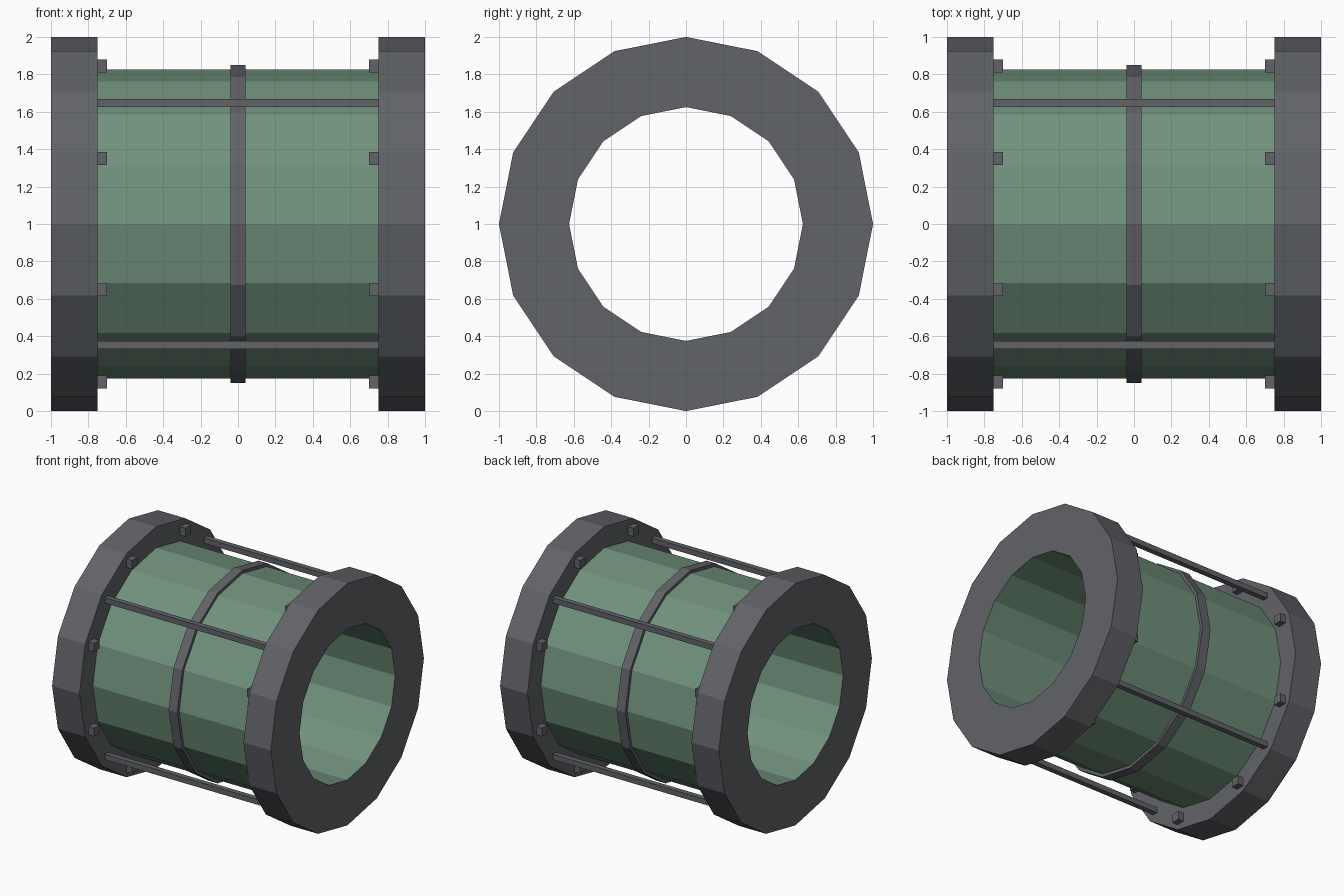
import bpy, bmesh, math

if "Cube" in bpy.data.objects:
    bpy.data.objects.remove(bpy.data.objects["Cube"])

SIDES = 16
CZ = 1.0  # height of the pipe axis


def material(name, rgb):
    m = bpy.data.materials.new(name)
    m.diffuse_color = (*rgb, 1)
    m.use_nodes = True
    m.node_tree.nodes["Principled BSDF"].inputs["Base Color"].default_value = m.diffuse_color
    return m


GREY = material("dark grey metal", (0.12, 0.125, 0.138))
GREEN = material("muted green", (0.165, 0.285, 0.205))


def finish(bm, name, mat):
    mesh = bpy.data.meshes.new(name)
    bm.to_mesh(mesh)
    bm.free()
    mesh.materials.append(mat)
    ob = bpy.data.objects.new(name, mesh)
    ob.location.z = CZ
    bpy.context.collection.objects.link(ob)
    return ob


def lathe(name, profile, mat):
    """Spin (x, radius) points about the x axis; surface faces left of travel towards -x."""
    bm = bmesh.new()
    rings = []
    for x, r in profile:
        rings.append([bm.verts.new((x, r * math.cos(a), r * math.sin(a)))
                      for a in (2 * math.pi * i / SIDES for i in range(SIDES))])
    for p, q in zip(rings, rings[1:]):
        for i in range(SIDES):
            j = (i + 1) % SIDES
            bm.faces.new((p[i], p[j], q[j], q[i]))
    return finish(bm, name, mat)


def box(name, centre, size, mat):
    bm = bmesh.new()
    bmesh.ops.create_cube(bm, size=1)
    for v in bm.verts:
        v.co = [c + k * s for c, k, s in zip(centre, v.co, size)]
    return finish(bm, name, mat)


# Tube: outer sleeve, and the bore running through both flanges
lathe("tube_sleeve", [(0.75, 0.825), (-0.75, 0.825)], GREEN)
lathe("tube_bore", [(-1, 0.625), (1, 0.625)], GREEN)

# End flanges
lathe("flange_right", [(1, 0.625), (1, 1), (0.75, 1), (0.75, 0.825)], GREY)
lathe("flange_left", [(-0.75, 0.825), (-0.75, 1), (-1, 1), (-1, 0.625)], GREY)

# Middle band
lathe("middle_band", [(0.04, 0.82), (0.04, 0.85), (-0.04, 0.85), (-0.04, 0.82)], GREY)

# Four tie rods between the flanges
for k in range(4):
    a = math.radians(45 + 90 * k)
    box(f"tie_rod_{k + 1}", (0, 0.915 * math.cos(a), 0.915 * math.sin(a)),
        (1.52, 0.044, 0.044), GREY)

# Eight bolts on the inner side of each flange
for side, label in ((-1, "left"), (1, "right")):
    for k in range(8):
        a = math.radians(22.5 + 45 * k)
        box(f"bolt_{label}_{k + 1}",
            (side * 0.73, 0.915 * math.cos(a), 0.915 * math.sin(a)),
            (0.06, 0.07, 0.07), GREY)

# Make sure every sleeve faces away from the axis and the bore faces it
for ob in bpy.context.collection.objects:
    if ob.name in ("tube_sleeve", "tube_bore"):
        f = ob.data.polygons[0]
        outward = f.normal.y * f.center.y + f.normal.z * f.center.z > 0
        if outward != (ob.name == "tube_sleeve"):
            ob.data.flip_normals()
    elif ob.name.startswith(("flange", "middle")):
        f = ob.data.polygons[SIDES]  # first face of the rim
        if f.normal.y * f.center.y + f.normal.z * f.center.z < 0:
            ob.data.flip_normals()
